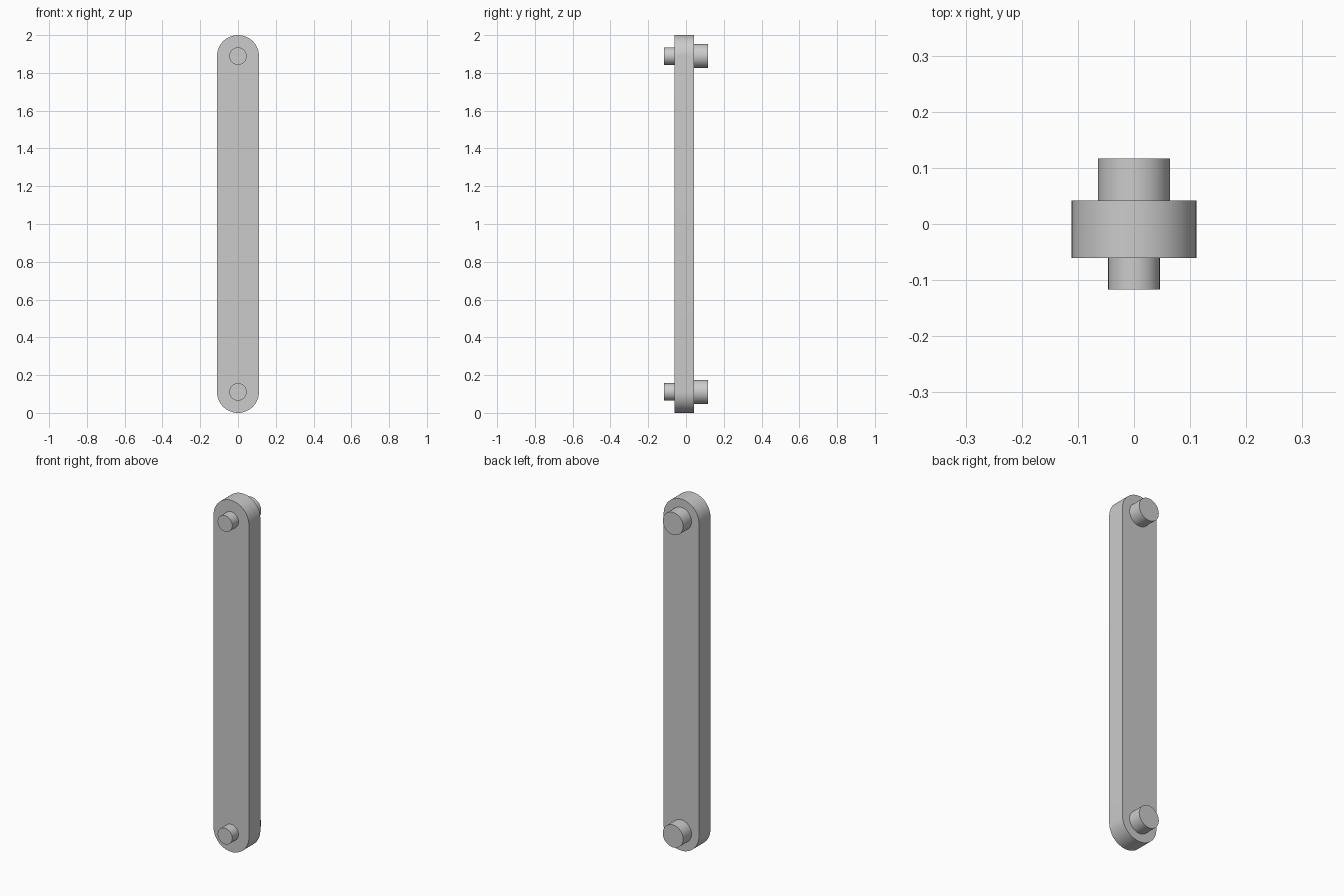
import bpy, bmesh
from math import pi, sin, cos

if "Cube" in bpy.data.objects:
    bpy.data.objects.remove(bpy.data.objects["Cube"])

R = 0.111                      # half width of the bar and radius of its ends
Y_FRONT, Y_BACK = -0.061, 0.042
Z_LOW, Z_HIGH = R, 2 - R


def prism(name, profile, y0, y1):
    """Extrude an XZ outline from y0 to y1."""
    bm = bmesh.new()
    face = bm.faces.new([bm.verts.new((x, y0, z)) for x, z in profile])
    out = bmesh.ops.extrude_face_region(bm, geom=[face])
    verts = [v for v in out["geom"] if isinstance(v, bmesh.types.BMVert)]
    bmesh.ops.translate(bm, verts=verts, vec=(0, y1 - y0, 0))
    bmesh.ops.recalc_face_normals(bm, faces=bm.faces)
    mesh = bpy.data.meshes.new(name)
    bm.to_mesh(mesh)
    bm.free()
    obj = bpy.data.objects.new(name, mesh)
    bpy.context.collection.objects.link(obj)
    bpy.ops.object.select_all(action='DESELECT')
    obj.select_set(True)
    bpy.context.view_layer.objects.active = obj
    bpy.ops.object.shade_smooth_by_angle(angle=pi / 6)
    return obj


def arc(r, z, start, sweep, n):
    return [(r * cos(start + sweep * i / n), z + r * sin(start + sweep * i / n))
            for i in range(n + 1)]


# Link bar with rounded ends
prism("link_bar", arc(R, Z_HIGH, 0, pi, 32) + arc(R, Z_LOW, pi, pi, 32),
      Y_FRONT, Y_BACK)

# Thin front pin and thick back pin at each end
for end, z in (("lower", Z_LOW), ("upper", Z_HIGH)):
    prism(f"{end}_front_pin", arc(0.046, z, 0, 2 * pi, 48)[:-1],
          -0.117, Y_FRONT + 0.002)
    prism(f"{end}_back_pin", arc(0.064, z, 0, 2 * pi, 48)[:-1],
          Y_BACK - 0.002, 0.117)
